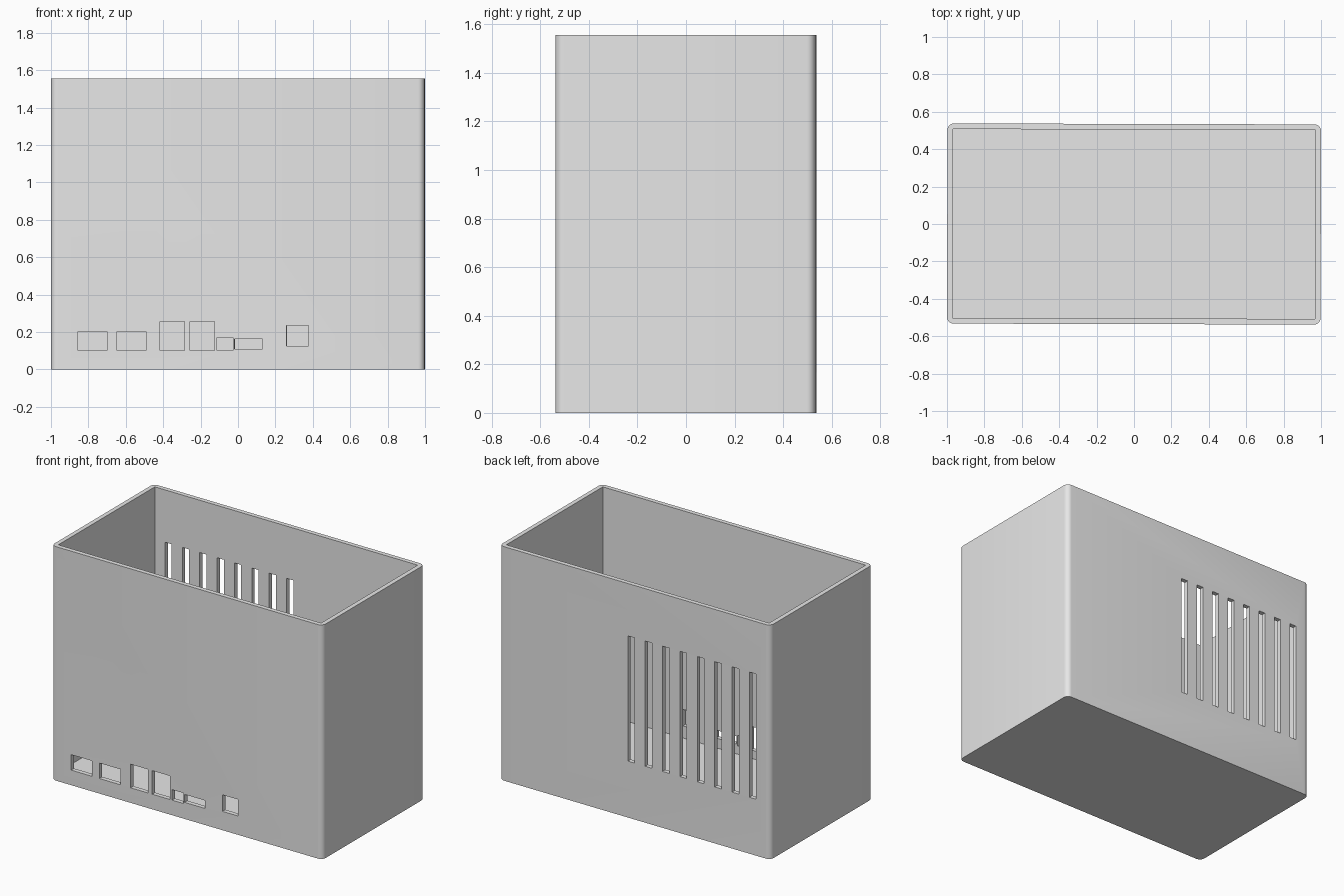
import bpy, bmesh, math
from mathutils import Matrix, Vector

if "Cube" in bpy.data.objects:
    bpy.data.objects.remove(bpy.data.objects["Cube"])

HX, HY, H = 0.9986, 0.535, 1.556      # half width, half depth, height
WALL, FLOOR, RADIUS = 0.03, 0.045, 0.035

grey = bpy.data.materials.new("light_grey")
grey.diffuse_color = (0.8, 0.8, 0.8, 1)
grey.use_nodes = True
grey.node_tree.nodes["Principled BSDF"].inputs["Base Color"].default_value = grey.diffuse_color


def add_box(bm, lo, hi):
    lo, hi = Vector(lo), Vector(hi)
    m = Matrix.Translation((lo + hi) / 2) @ Matrix.Diagonal((*(hi - lo), 1))
    return bmesh.ops.create_cube(bm, size=1, matrix=m)


def make_object(bm, name):
    mesh = bpy.data.meshes.new(name)
    bm.to_mesh(mesh)
    bm.free()
    ob = bpy.data.objects.new(name, mesh)
    bpy.context.collection.objects.link(ob)
    return ob


# Outer block with rounded upright corners
bm = bmesh.new()
add_box(bm, (-HX, -HY, 0), (HX, HY, H))
upright = [e for e in bm.edges if abs(e.verts[0].co.z - e.verts[1].co.z) > 1]
bmesh.ops.bevel(bm, geom=upright, offset=RADIUS, segments=6, profile=0.5,
                affect='EDGES')
case = make_object(bm, "case")
case.data.materials.append(grey)

# Open cavity with square corners
bm = bmesh.new()
add_box(bm, (-HX + WALL, -HY + WALL, FLOOR), (HX - WALL, HY - WALL, H + 0.2))
cavity = make_object(bm, "cavity_cutter")

# Connector openings in the front wall: x0, x1, z0, z1
ports = [(-0.853, -0.70, 0.10, 0.203), (-0.645, -0.49, 0.10, 0.203),
         (-0.415, -0.285, 0.10, 0.257), (-0.256, -0.125, 0.10, 0.257),
         (-0.11, -0.025, 0.10, 0.17), (-0.016, 0.132, 0.11, 0.163),
         (0.262, 0.378, 0.125, 0.235)]
bm = bmesh.new()
for x0, x1, z0, z1 in ports:
    add_box(bm, (x0, -HY - 0.1, z0), (x1, -HY + 0.1, z1))

# Eight ventilation slots in the back wall
for i in range(8):
    x = -0.894 + 0.128 * i
    add_box(bm, (x, HY - 0.1, 0.375), (x + 0.05, HY + 0.1, 1.208))
openings = make_object(bm, "openings_cutter")

# Cut the block
bpy.context.view_layer.objects.active = case
case.select_set(True)
for cutter in (cavity, openings):
    cutter.hide_render = True
    mod = case.modifiers.new("cut", 'BOOLEAN')
    mod.operation, mod.solver, mod.object = 'DIFFERENCE', 'EXACT', cutter
    bpy.ops.object.modifier_apply(modifier=mod.name)
    bpy.data.objects.remove(cutter)

# Very slight turn about the upright axis, then smooth the rounded corners
case.data.transform(Matrix.Rotation(math.radians(-0.15), 4, 'Z'))
bpy.ops.object.shade_smooth_by_angle(angle=math.radians(30))
